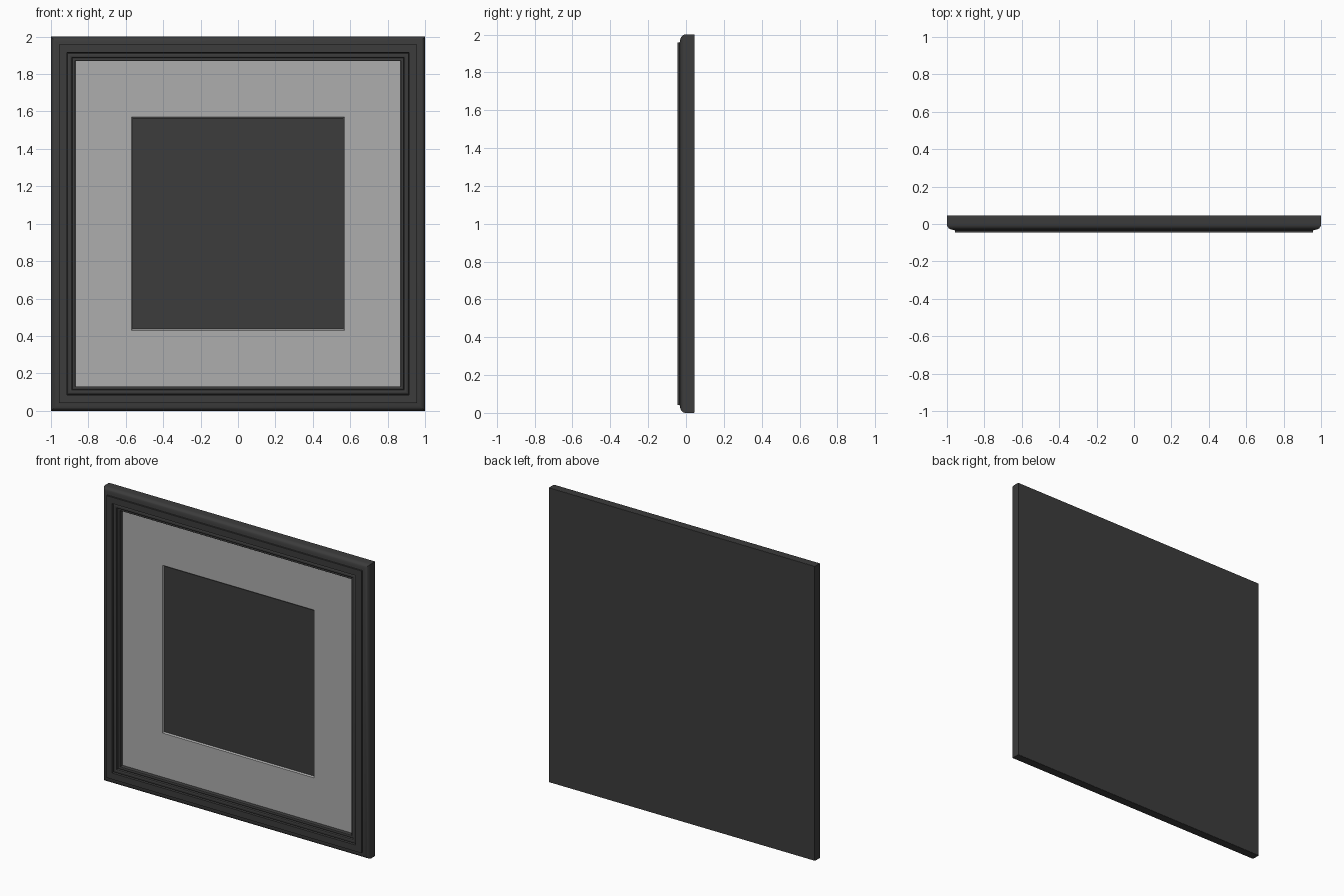
import bpy, bmesh, math

if "Cube" in bpy.data.objects:
    bpy.data.objects.remove(bpy.data.objects["Cube"])


def material(name, v):
    m = bpy.data.materials.new(name)
    m.diffuse_color = (v, v, v, 1)
    m.use_nodes = True
    m.node_tree.nodes["Principled BSDF"].inputs["Base Color"].default_value = m.diffuse_color
    return m


DARK = material("dark_wood", 0.045)
LIGHT = material("pale_card", 0.42)
BLACK = material("dark_print", 0.045)


def square_sweep(name, profile, mat, closed=True):
    """Sweep (inset, y) points around a mitred 2 x 2 square."""
    bm = bmesh.new()
    rings = []
    for inset, y in profile:
        r = 1 - inset
        rings.append([bm.verts.new((sx * r, y, 1 + sz * r))
                      for sx, sz in ((-1, -1), (1, -1), (1, 1), (-1, 1))])
    pairs = list(zip(rings, rings[1:]))
    if closed:
        pairs.append((rings[-1], rings[0]))
    for a, b in pairs:
        for i in range(4):
            j = (i + 1) % 4
            bm.faces.new((a[i], a[j], b[j], b[i]))
    bmesh.ops.recalc_face_normals(bm, faces=bm.faces)
    me = bpy.data.meshes.new(name)
    bm.to_mesh(me)
    bm.free()
    ob = bpy.data.objects.new(name, me)
    bpy.context.collection.objects.link(ob)
    me.materials.append(mat)
    bpy.context.view_layer.objects.active = ob
    ob.select_set(True)
    bpy.ops.object.shade_smooth_by_angle(angle=math.radians(30))
    ob.select_set(False)
    return ob


def arc(cx, cy, rx, ry, a0, a1, n=6):
    return [(cx + rx * math.cos(math.radians(a0 + (a1 - a0) * i / n)),
             cy + ry * math.sin(math.radians(a0 + (a1 - a0) * i / n)))
            for i in range(n + 1)]


# Moulded frame: rounded outer edge, raised flat band, stepped inner beads
profile = [(0, 0.043)]
profile += arc(0.032, -0.003, 0.032, 0.028, 180, 270)
profile += [(0.042, -0.034), (0.042, -0.045), (0.085, -0.045), (0.085, -0.036)]
profile += arc(0.100, -0.030, 0.013, 0.009, 180, 360)
profile += arc(0.122, -0.018, 0.009, 0.008, 180, 360)
profile += [(0.131, 0.020), (0.131, 0.043)]
square_sweep("moulded_frame", profile, DARK)

# Mat board with a bevelled window
square_sweep("mat_board", [(0.125, 0.004), (0.430, 0.004), (0.437, 0.012),
                           (0.437, 0.018), (0.125, 0.018)], LIGHT)


# Flat panels behind the mat
def panel(name, size, y0, y1, mat):
    bpy.ops.mesh.primitive_cube_add(size=1, location=(0, (y0 + y1) / 2, 1))
    ob = bpy.context.object
    ob.name = name
    ob.scale = (size, y1 - y0, size)
    ob.data.materials.append(mat)


panel("picture_print", 1.16, 0.013, 0.016, BLACK)
panel("backing_board", 1.998, 0.041, 0.045, DARK)
